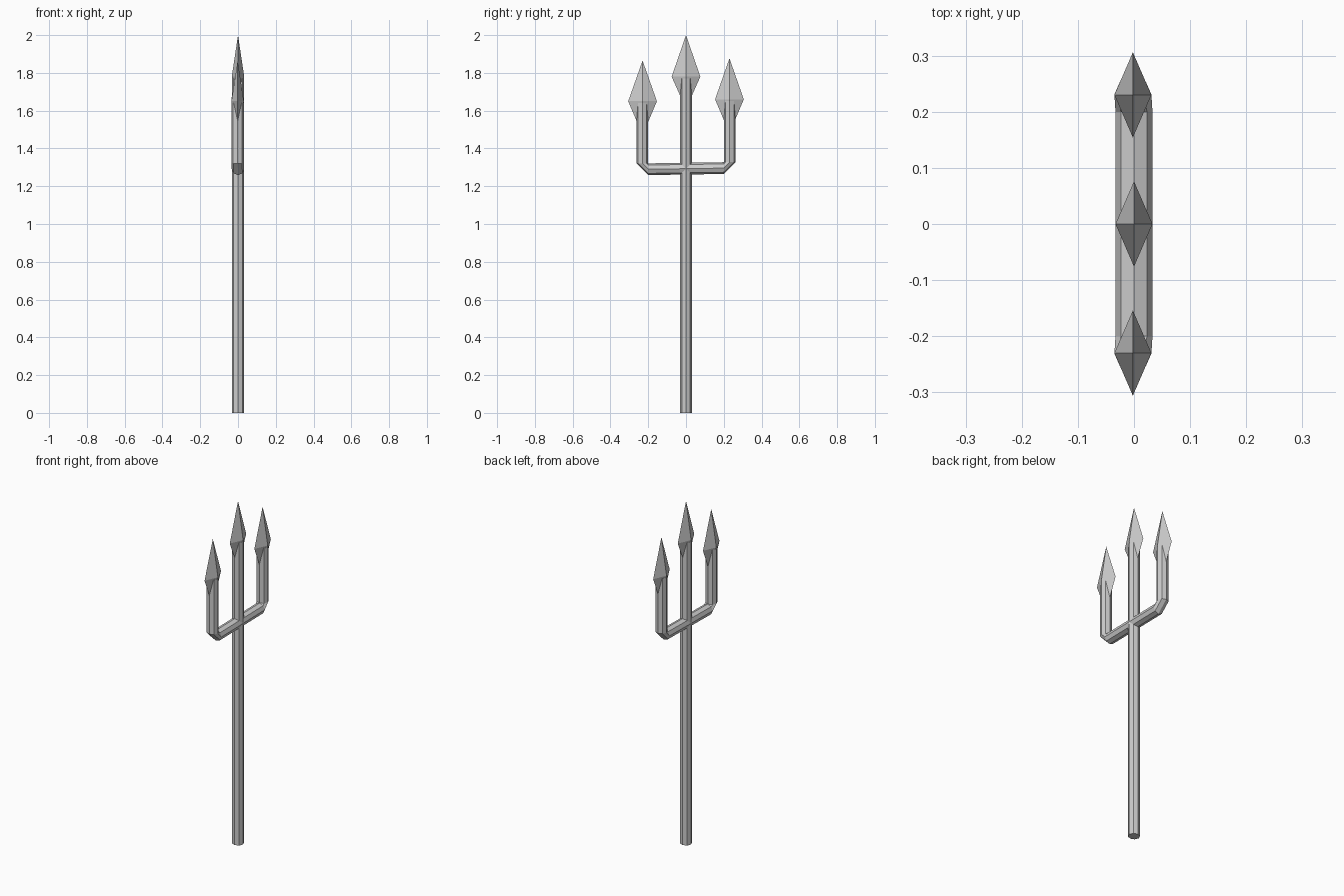
import bpy, bmesh
from math import sin, cos, tau, pi
from mathutils import Vector

if "Cube" in bpy.data.objects:
    bpy.data.objects.remove(bpy.data.objects["Cube"])

R = 0.032
SIDES = 8


def make_object(name, bm):
    bmesh.ops.recalc_face_normals(bm, faces=bm.faces)
    mesh = bpy.data.meshes.new(name)
    bm.to_mesh(mesh)
    bm.free()
    obj = bpy.data.objects.new(name, mesh)
    bpy.context.collection.objects.link(obj)
    return obj


def tube(name, path):
    """Loft octagons along (x, y, z, tilt) stations lying in the YZ plane."""
    bm = bmesh.new()
    rings = []
    for x, y, z, tilt in path:
        across = Vector((0, cos(tilt), sin(tilt)))
        rings.append([bm.verts.new(Vector((x, y, z))
                                   + Vector((R * 1.03 * cos(i * tau / SIDES), 0, 0))
                                   + across * 0.97 * R * sin(i * tau / SIDES))
                      for i in range(SIDES)])
    for a, b in zip(rings, rings[1:]):
        for i in range(SIDES):
            j = (i + 1) % SIDES
            bm.faces.new((a[i], a[j], b[j], b[i]))
    bm.faces.new(rings[0])
    bm.faces.new(rings[-1])
    return make_object(name, bm)


def spearhead(name, x, y, tip, wide, base):
    """Flattened four-sided double pyramid."""
    bm = bmesh.new()
    top = bm.verts.new((x, y, tip))
    bottom = bm.verts.new((x, y, base))
    ring = [bm.verts.new((x + dx, y + dy, wide))
            for dx, dy in ((0.033, 0), (0, 0.076), (-0.033, 0), (0, -0.076))]
    for i in range(4):
        a, b = ring[i], ring[(i + 1) % 4]
        bm.faces.new((a, b, top))
        bm.faces.new((b, a, bottom))
    return make_object(name, bm)


# Straight shaft running up into the middle head
tube("shaft", [(0, 0, 0, 0), (0, 0, 1.77, 0)])

# Crossbar with chamfered bends into both outer prongs
tube("fork", [(-0.002, -0.231, 1.64, pi), (-0.002, -0.231, 1.321, pi),
              (0, -0.2, 1.29, pi * 1.5), (0, 0.2, 1.296, pi * 1.5),
              (-0.002, 0.231, 1.327, pi * 2), (-0.002, 0.231, 1.65, pi * 2)])

# Spearheads
spearhead("middle_head", 0, 0, 2.0, 1.78, 1.61)
spearhead("left_head", -0.002, -0.23, 1.865, 1.65, 1.47)
spearhead("right_head", -0.002, 0.23, 1.877, 1.66, 1.48)
